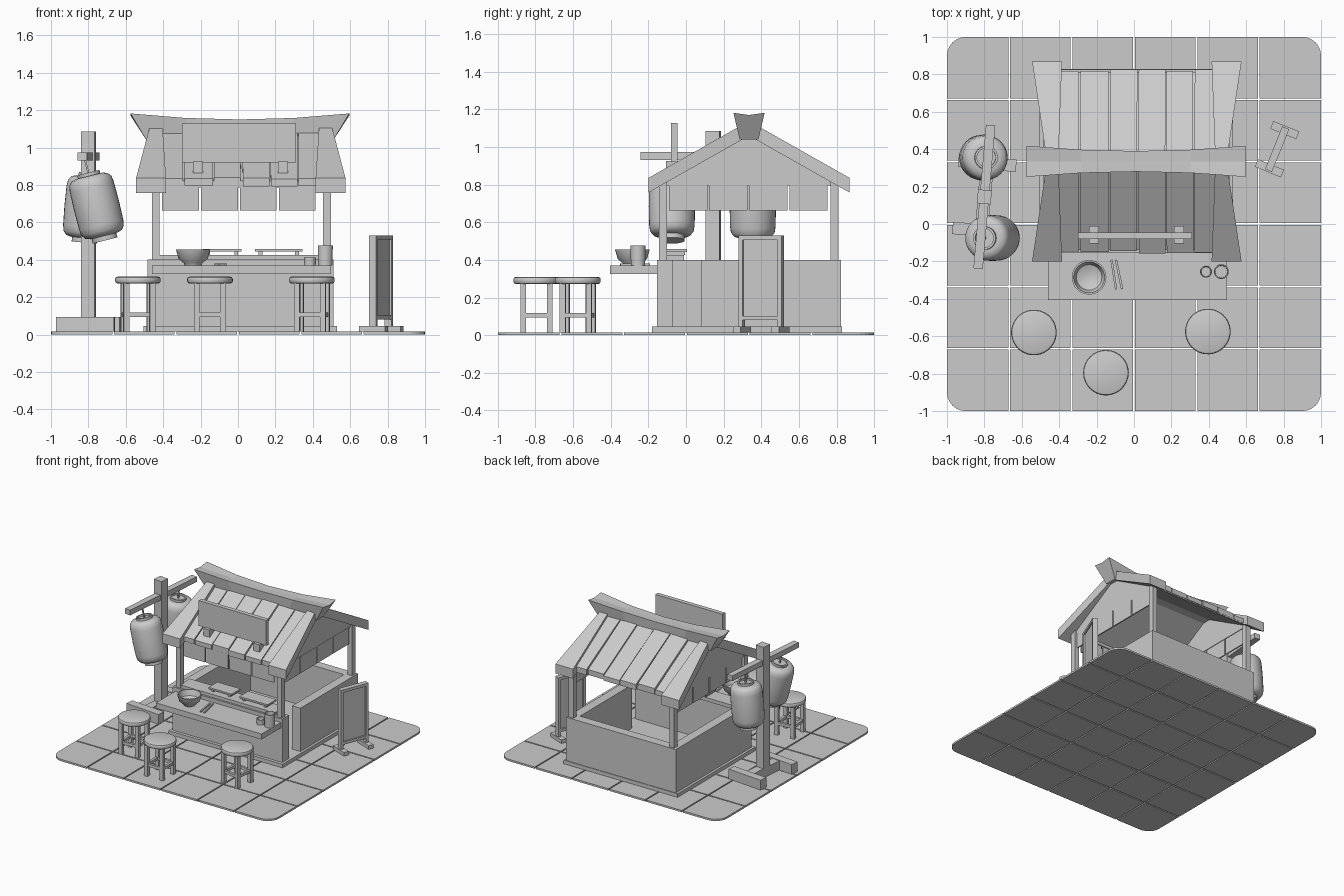
import bpy, bmesh, math, random
from mathutils import Vector, Matrix

if "Cube" in bpy.data.objects:
    bpy.data.objects.remove(bpy.data.objects["Cube"])
random.seed(4)
smooth = []


def make(name, bm, matrix=None):
    bmesh.ops.recalc_face_normals(bm, faces=bm.faces)
    me = bpy.data.meshes.new(name)
    bm.to_mesh(me)
    bm.free()
    ob = bpy.data.objects.new(name, me)
    bpy.context.collection.objects.link(ob)
    if matrix is not None:
        ob.matrix_world = matrix
    return ob


def loft(name, rings, matrix=None):
    """Closed solid through rings of equal point count."""
    bm = bmesh.new()
    vs = [[bm.verts.new(p) for p in r] for r in rings]
    n = len(rings[0])
    for a, b in zip(vs, vs[1:]):
        for i in range(n):
            bm.faces.new((a[i], a[(i + 1) % n], b[(i + 1) % n], b[i]))
    bm.faces.new(vs[0])
    bm.faces.new(vs[-1])
    return make(name, bm, matrix)


def prism(name, pts, z0, z1):
    return loft(name, [[(x, y, z) for x, y in pts] for z in (z0, z1)])


def box(name, x0, x1, y0, y1, z0, z1, matrix=None):
    pts = [(x0, y0), (x1, y0), (x1, y1), (x0, y1)]
    return loft(name, [[(x, y, z) for x, y in pts] for z in (z0, z1)], matrix)


def lathe(name, profile, matrix, n=32):
    rings = [[(r * math.cos(k * math.tau / n), r * math.sin(k * math.tau / n), z)
              for k in range(n)] for r, z in profile]
    ob = loft(name, rings, matrix)
    smooth.append(ob)
    return ob


def place(x, y, z=0, deg=0, axis='Z'):
    return Matrix.Translation((x, y, z)) @ Matrix.Rotation(math.radians(deg), 4, axis)


# Paving: 6 x 6 tiles with rounded outer corners
T = 2 / 6
for i in range(6):
    for j in range(6):
        x0, x1 = -1 + i * T + .005 * (i > 0), -1 + (i + 1) * T - .005 * (i < 5)
        y0, y1 = -1 + j * T + .005 * (j > 0), -1 + (j + 1) * T - .005 * (j < 5)
        pts = []
        for k, (x, y) in enumerate([(x1, y1), (x0, y1), (x0, y0), (x1, y0)]):
            if abs(x) == 1 and abs(y) == 1 or (abs(x) > .999 and abs(y) > .999):
                cx, cy = x - math.copysign(.1, x), y - math.copysign(.1, y)
                for s in range(7):
                    a = math.radians(90 * k + 15 * s)
                    pts.append((cx + .1 * math.cos(a), cy + .1 * math.sin(a)))
            else:
                pts.append((x, y))
        prism("paving_tile", pts, 0, .015)

# Stall body with a doorway on the right
box("stall_floor", -.505, .53, -.18, .83, .015, .045)
box("front_wall", -.485, .51, -.155, -.07, .045, .40)
box("back_wall", -.485, .51, .75, .825, .045, .40)
box("left_wall", -.485, -.41, -.07, .75, .045, .40)
box("right_wall", .435, .51, .08, .75, .045, .40)
box("counter_top", -.46, .497, -.405, -.15, .325, .37)
box("serving_shelf", -.43, .43, -.14, -.01, .395, .425)
for x in (-.44, .475):
    for y in (-.122, .79):
        box("roof_post", x - .021, x + .021, y - .021, y + .021, .40, .86 if y < 0 else .84)

# Roof: planks, barge boards, gable ends
RY = .335


def slope(x, d, h, side):
    return (x, RY + side * d, 1.11 - .565 * d + h)


def slope_board(name, side, top, bottom, d, h0, h1):
    rings = []
    for x0, x1, dd in ((*top, 0), (*bottom, d)):
        rings.append([slope(x0, dd, h0, side), slope(x1, dd, h0, side),
                      slope(x1, dd, h1, side), slope(x0, dd, h1, side)])
    loft(name, rings)


C = .015
for side in (-1, 1):
    xs = [-.44, -.29, -.13, .02, .17, .32, .465]
    for a, b in zip(xs, xs[1:]):
        j = random.uniform(-.008, .008)
        slope_board("roof_plank", side, (a + .003, b - .003),
                    (a + .004 + j * .3, b - .004 + j * .3), .487 + j, -.04, random.uniform(-.004, .008))
    slope_board("roof_lining", side, (-.43, .455), (-.43, .455), .475, -.05, -.02)
    for s in (-1, 1):
        t = sorted((C + s * .42, C + s * .48))
        b = sorted((C + s * .40, C + s * .56))
        slope_board("barge_board", side, t, b, .535, -.05, .028)
for x in (-.45, .46):
    loft("gable_end", [[(xx, RY - .49, .795), (xx, RY + .49, .795), (xx, RY, 1.075)]
                       for xx in (x, x + .02)])

# Bowed ridge beam with flared ends and a grooved top
rings = []
for t in (-1, -.5, 0, .5, 1):
    q = t * t
    zt, w = 1.15 + .032 * q, .055 + .028 * q
    xt, xb = .01 + .585 * t, .01 + .50 * t
    rings.append([(xb, RY - .05, 1.04), (xb, RY + .05, 1.04), (xt, RY + w, zt),
                  (xt, RY, zt - .012 * q), (xt, RY - w, zt)])
loft("ridge_beam", rings)

# Roof sign board on brackets
box("roof_sign", -.30, .31, -.08, -.045, .92, 1.127)
for x in (-.213, .24):
    box("sign_bracket", x - .027, x + .027, -.105, -.01, .865, .925)

# Hanging cloth panels on front and both sides
for k in range(4):
    x = -.405 + k * .208
    box("front_cloth", x, x + .196, -.128, -.118, .663, .80)
    y = -.09 + k * .213
    for sx in (-.445, .472):
        box("side_cloth", sx, sx + .01, y, y + .203, .663, .80)
box("front_rail", -.44, .475, -.135, -.11, .785, .81)

# Trays on the shelf
for x0, x1 in ((-.19, .02), (.09, .345)):
    box("tray", x0, x1, -.11, .005, .443, .457)
    for x in (x0 + .03, x1 - .03):
        box("tray_foot", x - .01, x + .01, -.10, -.005, .425, .443)

# Bowl, cups and chopsticks
lathe("bowl", [(.045, 0), (.05, .012), (.078, .035), (.092, .085), (.083, .085),
               (.068, .04), (.03, .025)], place(-.24, -.285, .37))
for x, r, h in ((.385, .032, .042), (.467, .04, .107)):
    lathe("cup", [(r * .95, 0), (r, h), (r * .85, h), (r * .8, .012)], place(x, -.255, .37), 24)
for x, a in ((-.108, 9), (-.08, 12)):
    box("chopstick", -.006, .006, -.08, .08, 0, .01, place(x, -.27, .37, a))

# Stools
for x, y, a in ((-.535, -.58, 6), (-.15, -.795, 0), (.395, -.575, -8)):
    m = place(x, y, 0, a)
    lathe("stool_seat", [(.108, .272), (.118, .276), (.122, .284), (.122, .298),
                         (.118, .306), (.108, .31)], m, 32)
    for sx in (-1, 1):
        for sy in (-1, 1):
            cx, cy = sx * .07, sy * .07
            box("stool_leg", cx - .015, cx + .015, cy - .015, cy + .015, .015, .275, m)
        c = sx * .07
        box("stool_stretcher", c - .01, c + .01, -.06, .06, .095, .118, m)
        box("stool_stretcher", -.06, .06, c - .01, c + .01, .095, .118, m)

# Lantern stand, turned slightly
m = place(-.80, .145, 0, -5)
box("stand_beam", -.035, .035, -.16, .16, .015, .09, m)
for y in (-.18, .18):
    box("stand_foot", -.155, .155, y - .033, y + .033, .015, .095, m)
box("stand_post", -.037, .037, -.037, .037, .05, 1.085, m)
box("stand_crossarm", -.025, .025, -.385, .385, .93, .973, m)

# Paper lanterns swinging from the crossarm
for x, y, a in ((-.818, -.075, -14), (-.783, .355, 5)):
    m = place(x, y, .935, a, 'Y')
    lathe("lantern_body", [(.075, -.42), (.10, -.412), (.116, -.392), (.121, -.36), (.123, -.26),
                           (.121, -.15), (.116, -.118), (.10, -.098), (.075, -.09)], m)
    lathe("lantern_top_ring", [(.062, -.10), (.062, -.072), (.05, -.072), (.05, -.085)], m)
    lathe("lantern_bottom_ring", [(.068, -.415), (.068, -.445), (.055, -.445)], m)
    box("lantern_hook", -.005, .005, -.005, .005, -.09, 0, m)

# Standing menu board with a recessed panel on both sides
m = place(.765, .40, 0, 68)
box("board_panel", -.105, .105, -.008, .008, .10, .51, m)
for s in (-1, 1):
    a, b = sorted((s * .10, s * .123))
    box("board_side", a, b, -.02, .02, .045, .53, m)
    box("board_foot", s * .11 - .022, s * .11 + .022, -.075, .075, .015, .045, m)
for z in (.08, .507):
    box("board_rail", -.10, .10, -.02, .02, z, z + .023, m)

# Smooth shading on the turned parts
for ob in smooth:
    ob.select_set(True)
bpy.context.view_layer.objects.active = smooth[0]
bpy.ops.object.shade_smooth_by_angle(angle=math.radians(35))
